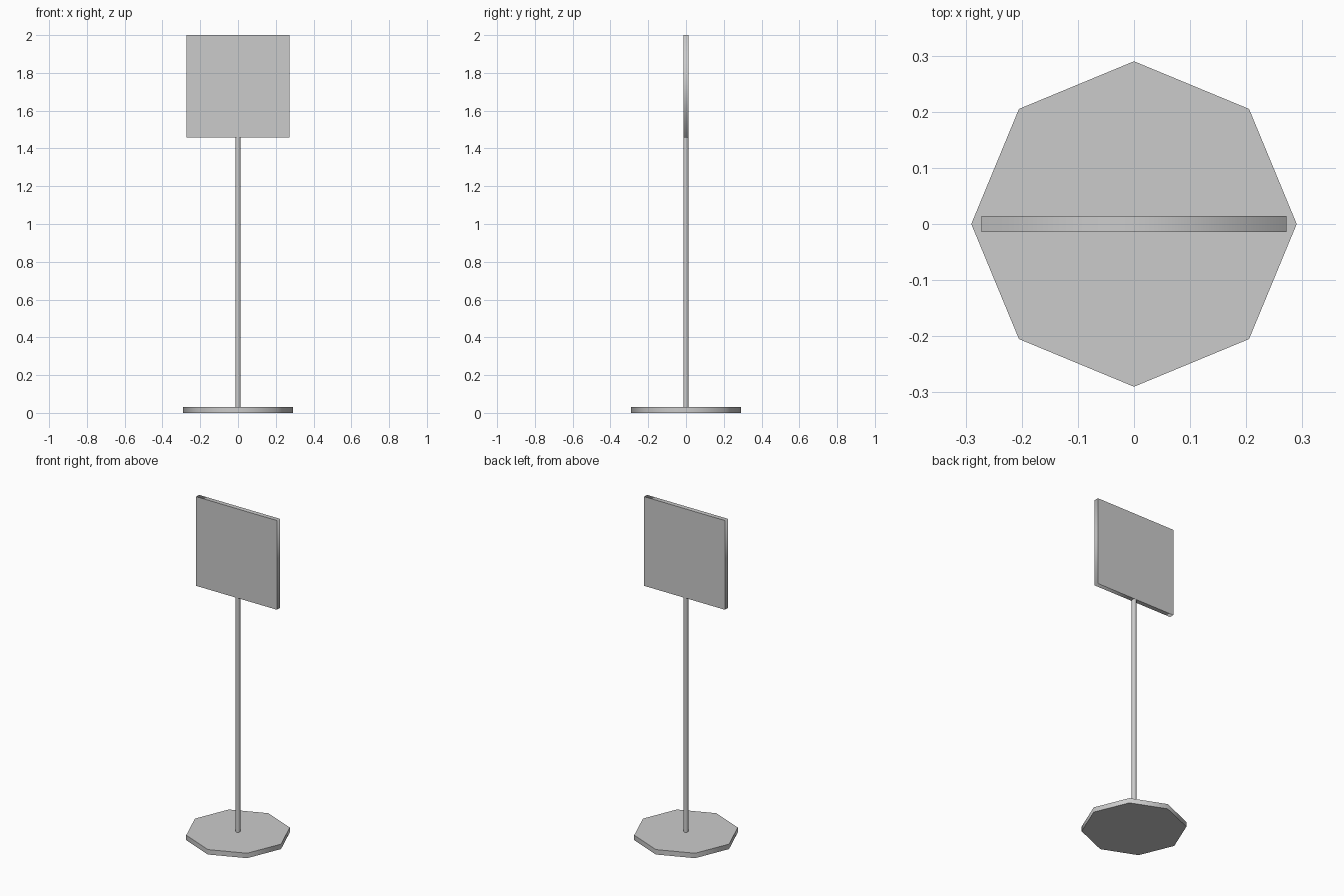
import bpy
from math import radians, sqrt, pi

if "Cube" in bpy.data.objects:
    bpy.data.objects.remove(bpy.data.objects["Cube"])


def prism(name, sides, radius, depth, location, rotation=(0, 0, 0)):
    """Capped prism: rim faces shaded smooth, caps flat with sharp edges."""
    bpy.ops.mesh.primitive_cylinder_add(vertices=sides, radius=radius, depth=depth,
                                        location=location, rotation=rotation)
    obj = bpy.context.object
    obj.name = name
    mesh = obj.data
    cap_edges = set()
    for face in mesh.polygons:
        is_cap = abs(face.normal.z) > 0.9
        face.use_smooth = not is_cap
        if is_cap:
            cap_edges.update(face.edge_keys)
    for edge in mesh.edges:
        edge.use_edge_sharp = edge.key in cap_edges
    # bake the placement into the mesh
    bpy.ops.object.transform_apply(location=True, rotation=True, scale=True)
    return obj


BASE_H = 0.03
SIGN_W = 0.543
SIGN_BOTTOM = 2.0 - SIGN_W

# Octagonal foot plate
prism("base", 8, 0.29, BASE_H, (0, 0, BASE_H / 2))

# Thin upright pole
prism("pole", 8, 0.014, SIGN_BOTTOM - BASE_H, (0, 0, (SIGN_BOTTOM + BASE_H) / 2))

# Square sign panel: a four-sided disc stood on edge
panel = prism("sign_panel", 4, SIGN_W / sqrt(2), 0.028, (0, 0, 0), (0, 0, radians(45)))
panel.rotation_euler = (pi / 2, 0, 0)
panel.location = (0, 0, 2.0 - SIGN_W / 2)
bpy.ops.object.transform_apply(location=True, rotation=True, scale=True)
